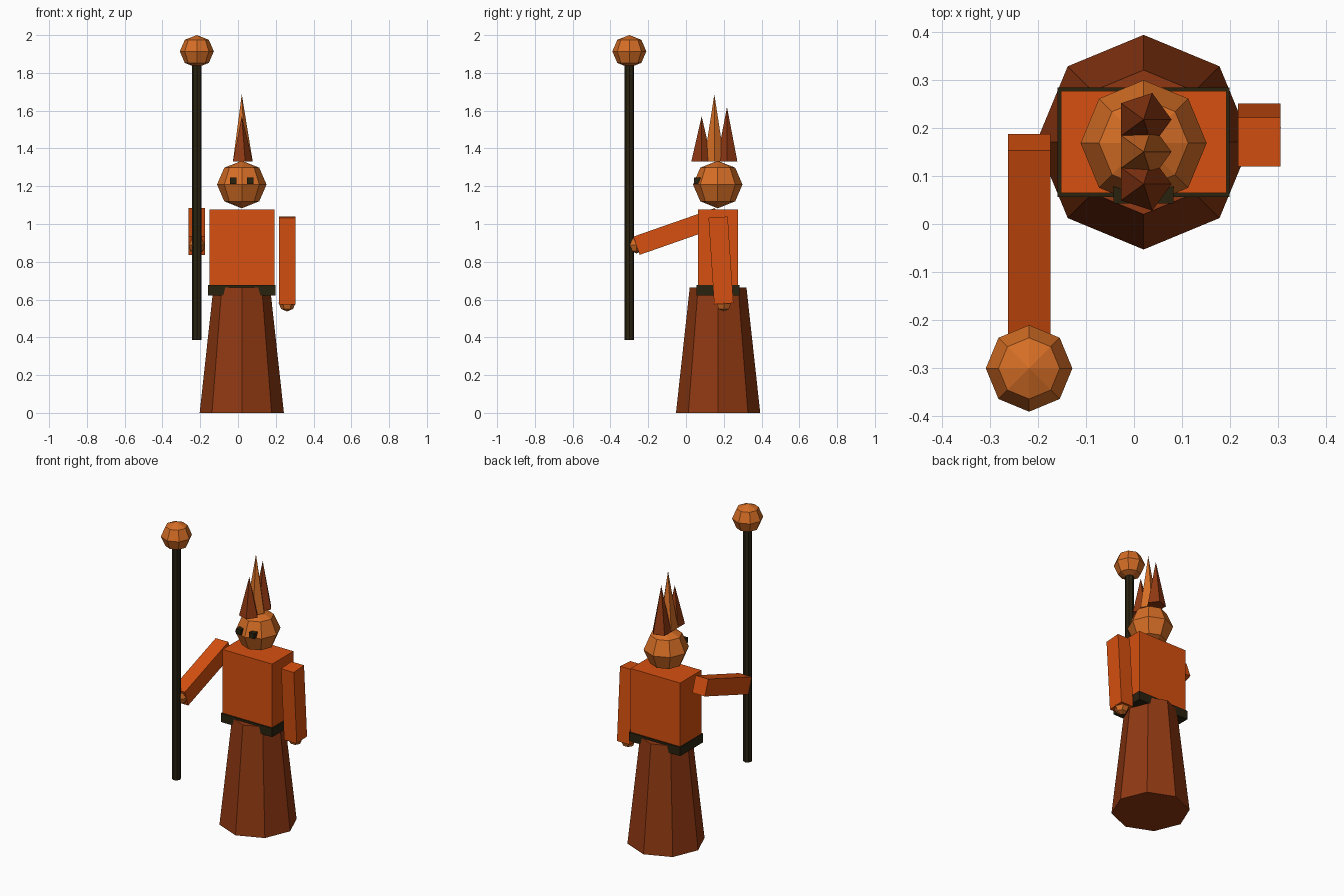
import bpy, bmesh, math
from mathutils import Vector

if "Cube" in bpy.data.objects:
    bpy.data.objects.remove(bpy.data.objects["Cube"], do_unlink=True)


def material(name, rgb):
    m = bpy.data.materials.new(name)
    m.use_nodes = True
    m.diffuse_color = (*rgb, 1)
    m.node_tree.nodes["Principled BSDF"].inputs["Base Color"].default_value = (*rgb, 1)
    return m


orange = material("orange cloth", (0.67, 0.08, 0.005))
skin = material("tan skin", (0.67, 0.156, 0.019))
brown = material("brown robe", (0.275, 0.04, 0.006))
dark = material("dark wood", (0.023, 0.016, 0.005))


def finish(name, bm, mat, location, tilt=0):
    bmesh.ops.remove_doubles(bm, verts=bm.verts, dist=1e-5)
    bmesh.ops.recalc_face_normals(bm, faces=bm.faces)
    mesh = bpy.data.meshes.new(name)
    bm.to_mesh(mesh)
    bm.free()
    mesh.materials.append(mat)
    ob = bpy.data.objects.new(name, mesh)
    ob.location = location
    ob.rotation_euler.x = tilt
    bpy.context.collection.objects.link(ob)
    return ob


def box(name, mat, size, location, tilt=0):
    bm = bmesh.new()
    bmesh.ops.create_cube(bm, size=1)
    bmesh.ops.scale(bm, vec=size, verts=bm.verts)
    return finish(name, bm, mat, location, tilt)


def lathe(name, mat, sides, profile, location):
    """Faceted solid turned from (radius, height) points; first corner on +x."""
    bm = bmesh.new()
    turns = [2 * math.pi * i / sides for i in range(sides)]
    rings = [[bm.verts.new((r * math.cos(a), r * math.sin(a), z)) for a in turns]
             for r, z in profile]
    for low, high in zip(rings, rings[1:]):
        for i in range(sides):
            j = (i + 1) % sides
            bm.faces.new((low[i], low[j], high[j], high[i]))
    if profile[0][0] > 0:
        bm.faces.new(rings[0])
    if profile[-1][0] > 0:
        bm.faces.new(rings[-1])
    return finish(name, bm, mat, location)


def ball(name, sides, radius, location, squash=0.96):
    arc = [math.pi * (k / 4 - 0.5) for k in range(5)]
    profile = [(max(0, radius * math.cos(a)) if abs(math.sin(a)) < 0.99 else 0,
                radius * squash * math.sin(a)) for a in arc]
    return lathe(name, skin, sides, profile, location)


CX, CY = 0.02, 0.17

# Robe, belt and torso
lathe("robe", brown, 8, [(0.223, 0), (0.15, 0.665)], (CX, CY, 0))
box("belt", dark, (0.357, 0.228, 0.055), (CX, CY, 0.65))
box("torso", orange, (0.344, 0.212, 0.407), (CX, CY, 0.873))

# Head and eyes
ball("head", 8, 0.131, (CX, CY - 0.002, 1.209))
for side, label in ((-1, "right"), (1, "left")):
    box(label + "_eye", dark, (0.035, 0.035, 0.034),
        (CX + side * 0.045, 0.06, 1.229))

# Crown of three spikes
for label, mat, y, tip in (("front", brown, 0.083, 1.57),
                           ("middle", skin, 0.15, 1.687),
                           ("back", brown, 0.217, 1.62)):
    lathe(label + "_spike", mat, 5, [(0.058, 0), (0, tip - 1.33)], (CX, y, 1.33))

# Arms run from shoulder to wrist, each ending in a hand
for label, x, wrist_y, wrist_z in (("left", 0.26, 0.2, 0.578),
                                   ("right", -0.218, -0.262, 0.885)):
    shoulder = Vector((x, CY, 1.036))
    wrist = Vector((x, wrist_y, wrist_z))
    d = wrist - shoulder
    box(label + "_arm", orange, (0.088, 0.102, d.length),
        (shoulder + wrist) / 2, math.atan2(d.y, -d.z))
    ball(label + "_hand", 6, 0.045, wrist + Vector((0, 0, 0.004)), 1)

# Staff with orb
lathe("staff", dark, 8, [(0.026, 0.387), (0.026, 1.86)], (-0.218, -0.3, 0))
ball("staff_orb", 8, 0.09, (-0.218, -0.3, 1.914))
